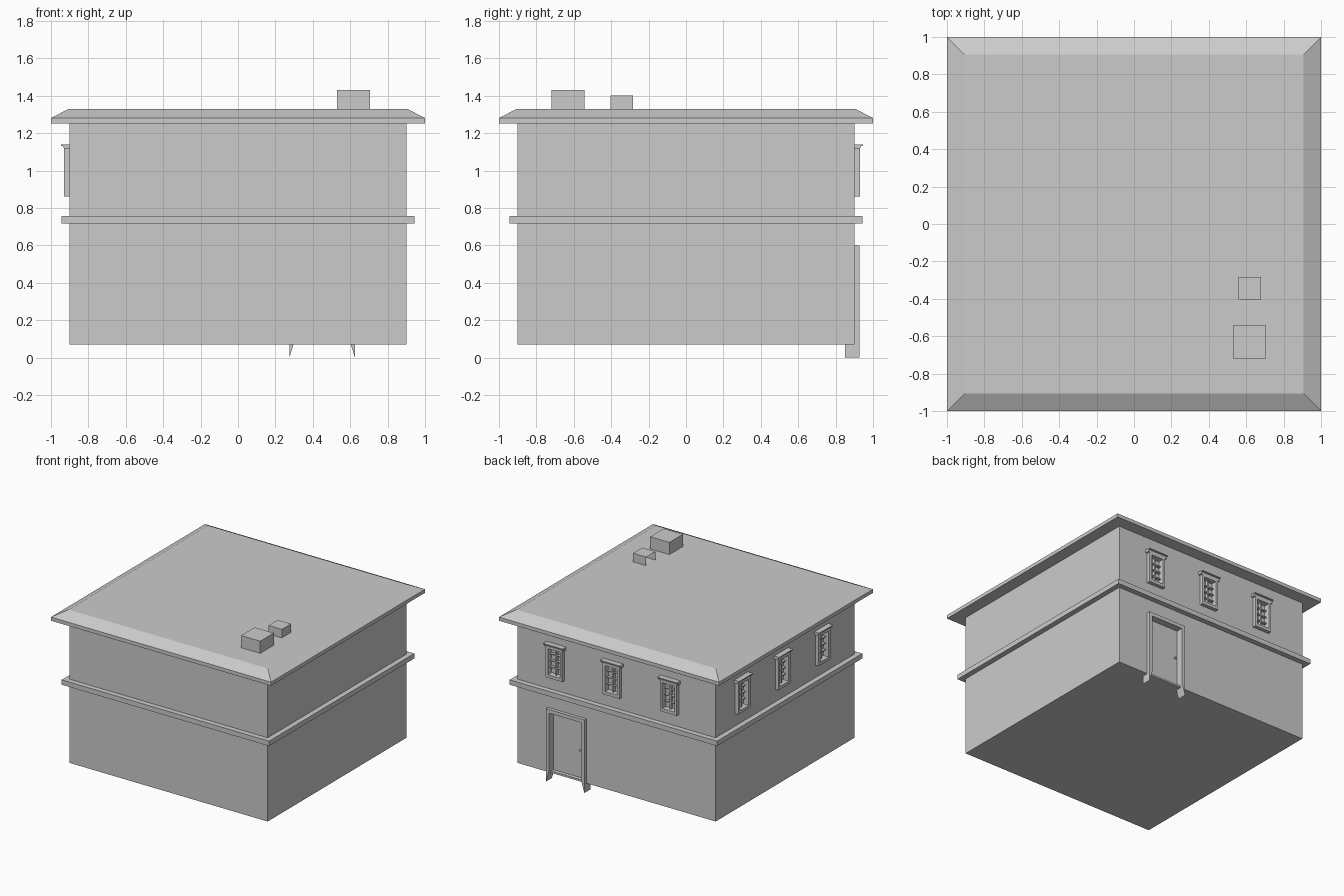
import bpy, bmesh, math
from mathutils import Matrix, Vector

if "Cube" in bpy.data.objects:
    bpy.data.objects.remove(bpy.data.objects["Cube"])

grey = bpy.data.materials.new("stone_grey")
grey.diffuse_color = (0.6, 0.6, 0.6, 1)
grey.use_nodes = True
grey.node_tree.nodes["Principled BSDF"].inputs["Base Color"].default_value = grey.diffuse_color


def add(name, bm, matrix=None):
    bmesh.ops.recalc_face_normals(bm, faces=bm.faces)
    me = bpy.data.meshes.new(name)
    bm.to_mesh(me)
    bm.free()
    ob = bpy.data.objects.new(name, me)
    bpy.context.collection.objects.link(ob)
    me.materials.append(grey)
    if matrix:
        ob.matrix_world = matrix
    return ob


def box(bm, x0, x1, y0, y1, z0, z1):
    r = bmesh.ops.create_cube(bm, size=1)
    for v in r["verts"]:
        v.co = ((x0, x1)[v.co.x > 0], (y0, y1)[v.co.y > 0], (z0, z1)[v.co.z > 0])


def prism(bm, pts, axis, a, b):
    """Extrude a 2D outline along x or y from a to b."""
    place = (lambda p, d: (p[0], d, p[1])) if axis == "y" else (lambda p, d: (d, p[0], p[1]))
    lo = [bm.verts.new(place(p, a)) for p in pts]
    hi = [bm.verts.new(place(p, b)) for p in pts]
    bm.faces.new(lo)
    bm.faces.new(hi)
    for i in range(len(pts)):
        j = (i + 1) % len(pts)
        bm.faces.new((lo[i], lo[j], hi[j], hi[i]))


def square_stack(name, rings):
    """Square rings (half width, height) joined from bottom to top."""
    bm = bmesh.new()
    loops = [[bm.verts.new((sx * h, sy * h, z)) for sx, sy in ((-1, -1), (1, -1), (1, 1), (-1, 1))]
             for h, z in rings]
    bm.faces.new(loops[0])
    bm.faces.new(loops[-1])
    for a, b in zip(loops, loops[1:]):
        for i in range(4):
            j = (i + 1) % 4
            bm.faces.new((a[i], a[j], b[j], b[i]))
    return add(name, bm)


WALL = 0.9
# Placement of wall openings: local x along the wall, local y = outward, origin on the wall face
back = Matrix.Translation((0, WALL, 0))
left = Matrix.Translation((-WALL, 0, 0)) @ Matrix.Rotation(math.radians(90), 4, "Z")
windows = [back @ Matrix.Translation((x, 0, 0)) for x in (0.55, 0.03, -0.49)]
windows += [left @ Matrix.Translation((y, 0, 0)) for y in (0.57, 0.05, -0.47)]
door = back @ Matrix.Translation((0.45, 0, 0))

# Main shell, string course and hipped flat roof
walls = square_stack("walls", [(WALL, 0.07), (WALL, 1.25)])
square_stack("string_course", [(0.943, 0.718), (0.943, 0.758)])
square_stack("roof", [(1.0, 1.25), (1.0, 1.28), (0.905, 1.33)])

# Pockets for the door and windows
bm = bmesh.new()
for m in windows + [door]:
    tmp = bmesh.new()
    if m is door:
        box(tmp, -0.146, 0.146, -0.03, 0.05, 0.085, 0.57)
    else:
        box(tmp, -0.057, 0.057, -0.02, 0.05, 0.885, 1.1)
    tmp.transform(m)
    me = bpy.data.meshes.new("tmp")
    tmp.to_mesh(me)
    bm.from_mesh(me)
    tmp.free()
    bpy.data.meshes.remove(me)
cutter = add("opening_cutter", bm)
cutter.hide_render = True
cutter.hide_viewport = True
mod = walls.modifiers.new("openings", "BOOLEAN")
mod.operation = "DIFFERENCE"
mod.solver = "EXACT"
mod.object = cutter

# Windows: surround, glazing bars (2 x 4 panes) and a flared head moulding
for i, m in enumerate(windows):
    bm = bmesh.new()
    for s in (-1, 1):
        x0, x1 = sorted((s * 0.055, s * 0.076))
        box(bm, x0, x1, -0.01, 0.03, 0.86, 1.12)
    box(bm, -0.055, 0.055, -0.01, 0.03, 0.86, 0.885)
    box(bm, -0.055, 0.055, -0.01, 0.03, 1.098, 1.12)
    add(f"window_frame_{i}", bm, m)
    bm = bmesh.new()
    box(bm, -0.005, 0.005, -0.02, 0.004, 0.885, 1.1)
    for k in (1, 2, 3):
        z = 0.885 + k * 0.215 / 4
        box(bm, -0.056, 0.056, -0.02, 0.003, z - 0.004, z + 0.004)
    add(f"window_bars_{i}", bm, m)
    bm = bmesh.new()
    prism(bm, [(0, 1.115), (0.03, 1.115), (0.035, 1.13), (0.045, 1.132), (0.045, 1.14), (0, 1.14)],
          "x", -0.09, 0.09)
    add(f"window_head_{i}", bm, m)

# Door surround: mitred jambs ending in points below the wall, and a lintel
bm = bmesh.new()
for s in (-1, 1):
    prism(bm, [(s * 0.175, 0), (s * 0.175, 0.6), (s * 0.144, 0.57), (s * 0.144, 0.1)],
          "y", -0.05, 0.027)
prism(bm, [(-0.175, 0.6), (0.175, 0.6), (0.144, 0.57), (-0.144, 0.57)], "y", -0.05, 0.027)
add("door_frame", bm, door)

# Door knob
bm = bmesh.new()
bmesh.ops.create_cone(bm, cap_ends=True, segments=8, radius1=0.004, radius2=0.004, depth=0.02,
                      matrix=Matrix.Translation((-0.115, -0.022, 0.32)) @ Matrix.Rotation(math.pi / 2, 4, "X"))
bmesh.ops.create_uvsphere(bm, u_segments=8, v_segments=6, radius=0.009,
                          matrix=Matrix.Translation((-0.115, -0.008, 0.32)))
add("door_knob", bm, door)

# Roof vents; the small one is open on its left side
bm = bmesh.new()
box(bm, 0.53, 0.705, -0.718, -0.542, 1.325, 1.43)
add("large_roof_vent", bm)
bm = bmesh.new()
box(bm, 0.56, 0.68, -0.403, -0.283, 1.33, 1.4)
bmesh.ops.recalc_face_normals(bm, faces=bm.faces)
gone = [f for f in bm.faces if f.normal.x < -0.9 or f.normal.z < -0.9]
bmesh.ops.delete(bm, geom=gone, context="FACES")
add("small_roof_vent", bm)
